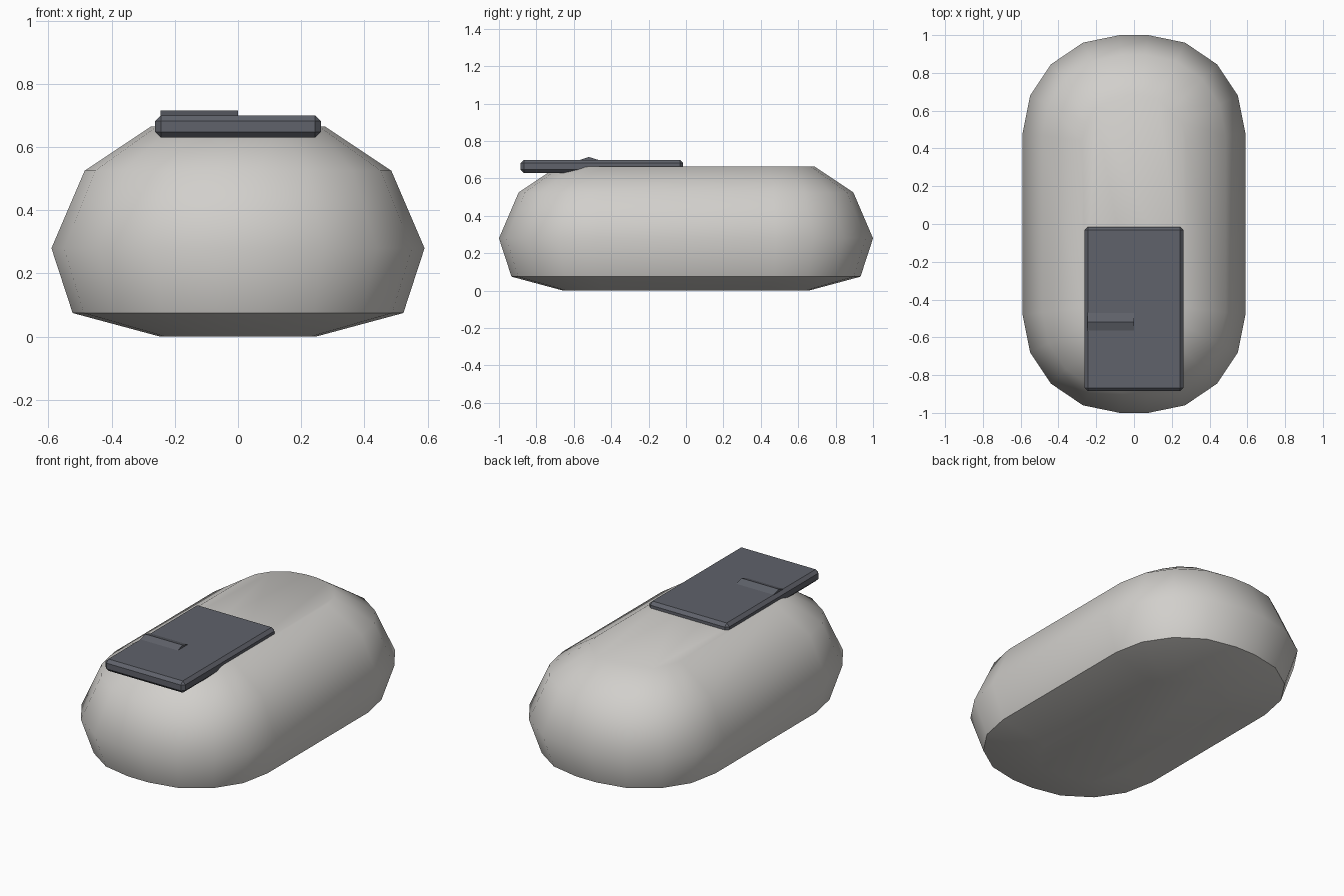
import bpy, bmesh
from math import radians

cube = bpy.data.objects.get("Cube")
if cube:
    bpy.data.objects.remove(cube, do_unlink=True)


def material(name, color):
    m = bpy.data.materials.new(name)
    m.use_nodes = True
    m.diffuse_color = (*color, 1)
    bsdf = next(n for n in m.node_tree.nodes if n.type == "BSDF_PRINCIPLED")
    bsdf.inputs["Base Color"].default_value = (*color, 1)
    return m


def make_object(name, bm, mat):
    bmesh.ops.recalc_face_normals(bm, faces=bm.faces)
    mesh = bpy.data.meshes.new(name)
    bm.to_mesh(mesh)
    bm.free()
    mesh.materials.append(mat)
    ob = bpy.data.objects.new(name, mesh)
    bpy.context.collection.objects.link(ob)
    return ob


def loft(bm, rings):
    """Join equal-sized vertex rings with quads and cap both ends."""
    loops = [[bm.verts.new(p) for p in ring] for ring in rings]
    n = len(loops[0])
    for low, high in zip(loops, loops[1:]):
        for i in range(n):
            j = (i + 1) % n
            bm.faces.new((low[i], low[j], high[j], high[i]))
    bm.faces.new(loops[0][::-1])
    bm.faces.new(loops[-1])


shell = material("warm light grey", (0.64, 0.625, 0.6))
slate = material("slate grey", (0.115, 0.122, 0.145))

# Rounded body: stadium outline, shrunk towards its spine at each height
SPINE = 0.41
quarter = [(0.59, 0.07), (0.55, 0.27), (0.44, 0.435), (0.27, 0.55), (0.075, 0.59)]
half = quarter + [(-x, y) for x, y in reversed(quarter)]
levels = [(0, 0.245), (0.075, 0.523), (0.28, 0.59), (0.525, 0.485), (0.665, 0.275)]


def outline(radius, z):
    s = radius / 0.59
    back = [(x * s, SPINE + y * s, z) for x, y in half]
    return back + [(-x, -y, z) for x, y, z in back]


bm = bmesh.new()
loft(bm, [outline(r, z) for z, r in levels])
body = make_object("body", bm, shell)
bpy.ops.object.select_all(action="DESELECT")
body.select_set(True)
bpy.context.view_layer.objects.active = body
bpy.ops.object.shade_smooth_by_angle(angle=radians(45))

# Flat button plate with chamfered edges
bm = bmesh.new()
bmesh.ops.create_cube(bm, size=1)
bmesh.ops.scale(bm, vec=(0.524, 0.87, 0.07), verts=bm.verts)
bmesh.ops.translate(bm, vec=(0, -0.45, 0.665), verts=bm.verts)
bmesh.ops.bevel(bm, geom=bm.edges[:], offset=0.018, segments=1, affect="EDGES")
make_object("button_plate", bm, slate)

# Low ridge standing on one half of the plate
bm = bmesh.new()
section = [(-0.57, 0.698), (-0.52, 0.715), (-0.465, 0.698)]
loft(bm, [[(x, y, z) for y, z in section] for x in (-0.245, 0)])
make_object("scroll_ridge", bm, slate)
